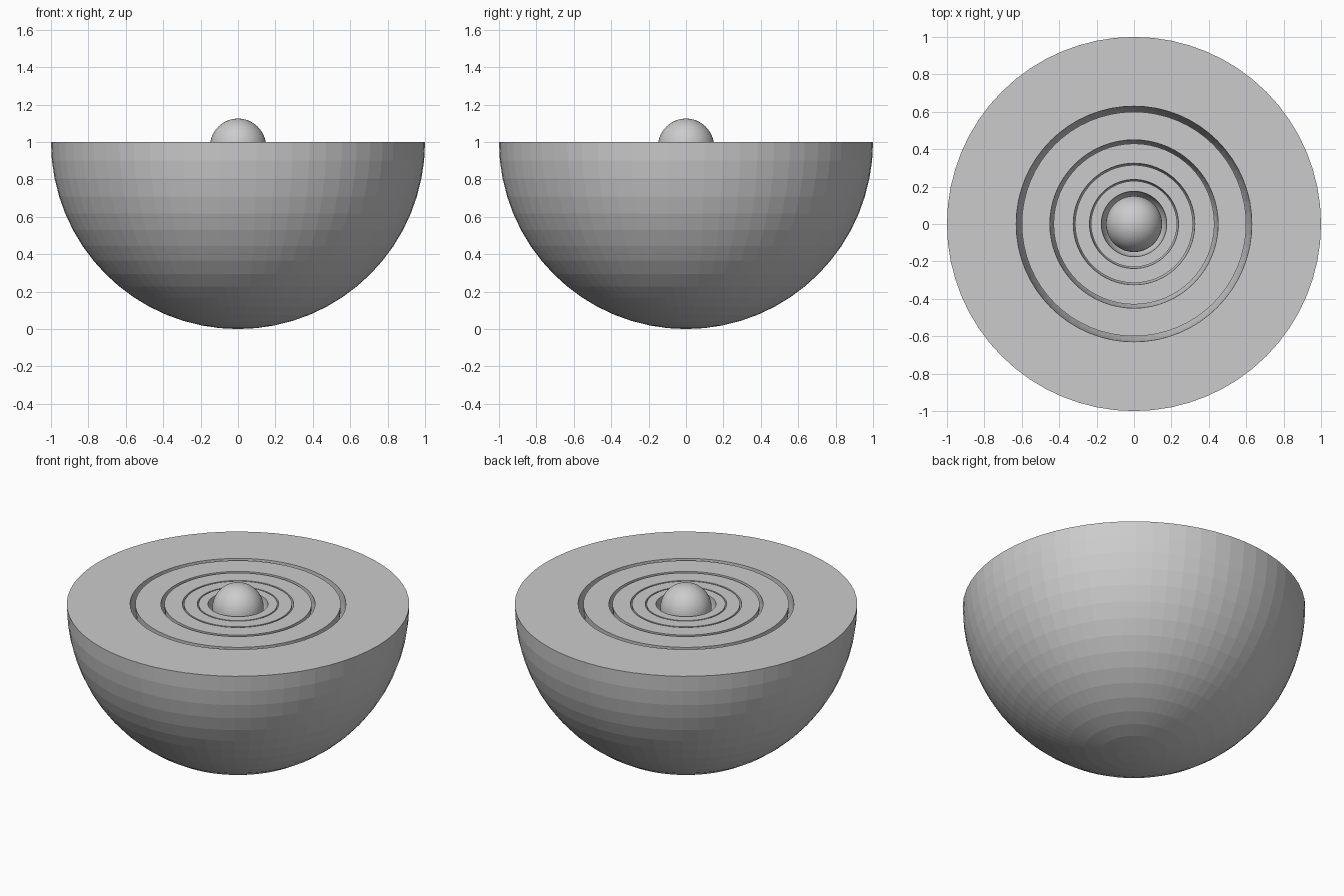
import bpy, bmesh, math

if "Cube" in bpy.data.objects:
    bpy.data.objects.remove(bpy.data.objects["Cube"])

SEGMENTS = 64
STEPS = 16          # rows between rim and pole
RIM_Z = 1.0

grey = bpy.data.materials.new("light_grey")
grey.diffuse_color = (0.6, 0.6, 0.6, 1)
grey.use_nodes = True
grey.node_tree.nodes["Principled BSDF"].inputs["Base Color"].default_value = grey.diffuse_color


def add_object(name, bm):
    bmesh.ops.remove_doubles(bm, verts=bm.verts, dist=1e-5)
    bmesh.ops.recalc_face_normals(bm, faces=bm.faces)
    mesh = bpy.data.meshes.new(name)
    bm.to_mesh(mesh)
    bm.free()
    mesh.materials.append(grey)
    obj = bpy.data.objects.new(name, mesh)
    bpy.context.collection.objects.link(obj)
    return obj


def arc(radius):
    """Quarter circle from the rim down to the bottom pole."""
    angles = [math.pi / 2 * i / STEPS for i in range(STEPS + 1)]
    return [(radius * math.cos(a), RIM_Z - radius * math.sin(a)) for a in angles]


def bowl(name, outer, inner):
    """Thick hemispherical bowl with a flat rim, turned from a profile."""
    bm = bmesh.new()
    profile = arc(outer)[::-1] + arc(inner)
    verts = [bm.verts.new((x, 0, z)) for x, z in profile]
    edges = [bm.edges.new(pair) for pair in zip(verts, verts[1:])]
    bmesh.ops.spin(bm, geom=verts + edges, cent=(0, 0, 0), axis=(0, 0, 1),
                   angle=math.tau, steps=SEGMENTS)
    return add_object(name, bm)


# Nested bowls sharing one rim height, with narrow gaps between them
BOWLS = [(1.0, 0.63), (0.60, 0.45), (0.43, 0.325), (0.315, 0.238), (0.23, 0.175)]
for i, (outer, inner) in enumerate(BOWLS):
    bowl(f"bowl_{i + 1}", outer, inner)

# Ball resting in the smallest bowl
bm = bmesh.new()
bmesh.ops.create_uvsphere(bm, u_segments=SEGMENTS, v_segments=STEPS * 2, radius=0.15)
ball = add_object("ball", bm)
ball.location.z = RIM_Z - 0.025
